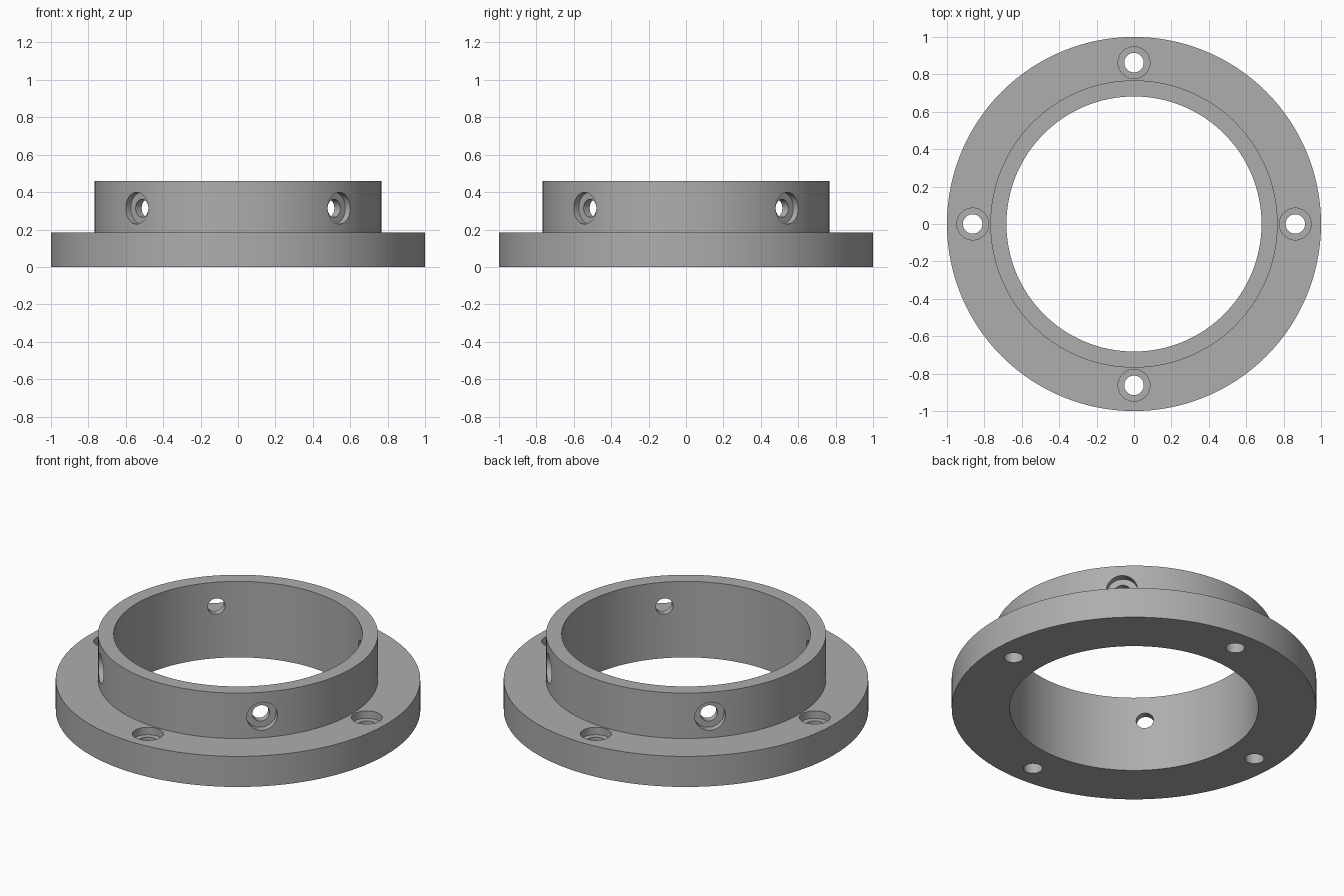
import bpy, bmesh, math
from mathutils import Matrix, Vector

if "Cube" in bpy.data.objects:
    bpy.data.objects.remove(bpy.data.objects["Cube"])

SEG = 128
grey = bpy.data.materials.new("grey metal")
grey.diffuse_color = (0.42, 0.42, 0.42, 1)
grey.use_nodes = True
grey.node_tree.nodes["Principled BSDF"].inputs["Base Color"].default_value = grey.diffuse_color


def lathe(name, profile, seg, closed):
    """Revolve (radius, z) points about z; open profiles start and end on the axis."""
    bm = bmesh.new()
    rings = []
    for r, z in profile:
        if r == 0:
            rings.append([bm.verts.new((0, 0, z))] * seg)
        else:
            rings.append([bm.verts.new((r * math.cos(2 * math.pi * i / seg),
                                        r * math.sin(2 * math.pi * i / seg), z))
                          for i in range(seg)])
    pairs = list(zip(rings, rings[1:] + rings[:1])) if closed else list(zip(rings, rings[1:]))
    for a, b in pairs:
        for i in range(seg):
            j = (i + 1) % seg
            bm.faces.new(list(dict.fromkeys((a[i], a[j], b[j], b[i]))))
    bmesh.ops.recalc_face_normals(bm, faces=bm.faces)
    me = bpy.data.meshes.new(name)
    bm.to_mesh(me)
    bm.free()
    me.materials.append(grey)
    ob = bpy.data.objects.new(name, me)
    bpy.context.collection.objects.link(ob)
    return ob


# Flange plate with raised collar
body = lathe("flanged_collar", [(0.682, 0), (1, 0), (1, 0.185), (0.768, 0.185),
                                (0.768, 0.46), (0.682, 0.46)], SEG, True)


def cut_hole(name, matrix, bore, counterbore, depth, length):
    """Stepped hole: local z = 0 is the outer surface, drilling towards -z."""
    tool = lathe(name, [(0, -length), (bore, -length), (bore, -depth),
                        (counterbore, -depth), (counterbore, 0.1), (0, 0.1)], 48, False)
    tool.matrix_world = matrix
    tool.hide_render = True
    tool.hide_viewport = True
    mod = body.modifiers.new(name, 'BOOLEAN')
    mod.operation = 'DIFFERENCE'
    mod.solver = 'EXACT'
    mod.object = tool
    return tool


tools = []
for k in range(4):
    turn = Matrix.Rotation(k * math.pi / 2, 4, 'Z')
    # Vertical screw holes through the flange
    tools.append(cut_hole("flange_hole_cutter",
                          turn @ Matrix.Translation((0.8625, 0, 0.185)),
                          0.052, 0.085, 0.045, 0.3))
    # Radial set-screw holes through the collar, halfway between
    radial = (turn @ Matrix.Rotation(math.pi / 4, 4, 'Z')
              @ Matrix.Translation((0.768, 0, 0.314)) @ Matrix.Rotation(math.pi / 2, 4, 'Y'))
    tools.append(cut_hole("collar_hole_cutter", radial, 0.048, 0.085, 0.042, 0.2))

# Apply the cuts, then remove the cutters
bpy.context.view_layer.update()
graph = bpy.context.evaluated_depsgraph_get()
result = bpy.data.meshes.new_from_object(body.evaluated_get(graph))
body.modifiers.clear()
body.data = result
for tool in tools:
    bpy.data.objects.remove(tool)

# Smooth walls, crisp edges
bpy.context.view_layer.objects.active = body
body.select_set(True)
bpy.ops.object.shade_smooth_by_angle(angle=math.radians(30))
